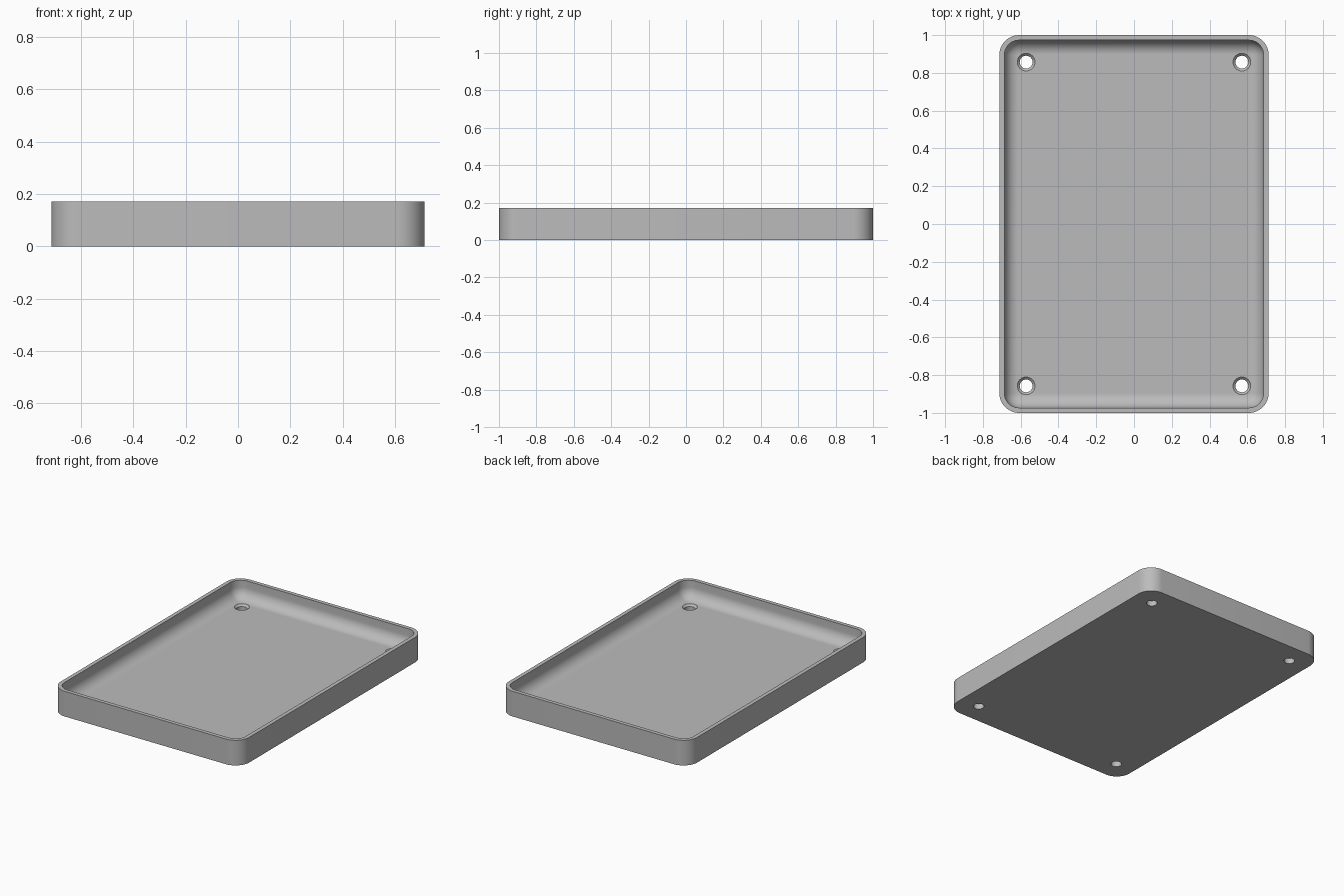
import bpy, bmesh, math

cube = bpy.data.objects.get("Cube")
if cube:
    bpy.data.objects.remove(cube, do_unlink=True)

HALF_X, HALF_Y, HEIGHT = 0.713, 1.0, 0.172
CORNER, WALL, FLOOR, FILLET = 0.105, 0.027, 0.05, 0.076
STEPS = 12

grey = bpy.data.materials.new("plain grey")
grey.use_nodes = True
colour = (0.5, 0.5, 0.5, 1)
grey.diffuse_color = colour
grey.node_tree.nodes["Principled BSDF"].inputs["Base Color"].default_value = colour


def add_object(name, bm):
    bmesh.ops.recalc_face_normals(bm, faces=bm.faces)
    mesh = bpy.data.meshes.new(name)
    bm.to_mesh(mesh)
    bm.free()
    mesh.materials.append(grey)
    obj = bpy.data.objects.new(name, mesh)
    bpy.context.collection.objects.link(obj)
    return obj


def loft(bm, rings):
    """Join closed rings of points and cap both ends."""
    loops = [[bm.verts.new(p) for p in ring] for ring in rings]
    for a, b in zip(loops, loops[1:]):
        for i in range(len(a)):
            j = (i + 1) % len(a)
            bm.faces.new((a[i], a[j], b[j], b[i]))
    bm.faces.new(loops[0])
    bm.faces.new(loops[-1])


def rounded_ring(inset, z):
    r = CORNER - inset
    points = []
    for k, (sx, sy) in enumerate(((1, 1), (-1, 1), (-1, -1), (1, -1))):
        for i in range(STEPS + 1):
            a = math.pi / 2 * (k + i / STEPS)
            points.append((sx * (HALF_X - CORNER) + r * math.cos(a),
                           sy * (HALF_Y - CORNER) + r * math.sin(a), z))
    return points


def circle(x, y, r, z, n=32):
    return [(x + r * math.cos(math.tau * i / n), y + r * math.sin(math.tau * i / n), z)
            for i in range(n)]


# Tray: outer wall, flat rim, inner wall, filleted floor
rings = [rounded_ring(0, 0), rounded_ring(0, HEIGHT), rounded_ring(WALL, HEIGHT)]
for i in range(STEPS + 1):
    a = math.pi / 2 * i / STEPS
    rings.append(rounded_ring(WALL + FILLET * (1 - math.cos(a)),
                              FLOOR + FILLET * (1 - math.sin(a))))
bm = bmesh.new()
loft(bm, rings)
tray = add_object("tray", bm)

# Countersunk screw holes in the four corners
bm = bmesh.new()
for x in (-0.571, 0.571):
    for y in (-0.857, 0.857):
        profile = ((0.034, -0.05), (0.034, FLOOR - 0.013), (0.047, FLOOR), (0.047, FLOOR + 0.02))
        loft(bm, [circle(x, y, r, z) for r, z in profile])
cutter = add_object("hole_cutter", bm)
cutter.hide_render = True

cut = tray.modifiers.new("holes", "BOOLEAN")
cut.operation = "DIFFERENCE"
cut.solver = "EXACT"
cut.object = cutter
bpy.context.view_layer.objects.active = tray
tray.select_set(True)
bpy.ops.object.modifier_apply(modifier=cut.name)
bpy.data.objects.remove(cutter, do_unlink=True)
bpy.ops.object.shade_smooth_by_angle(angle=math.radians(30))
